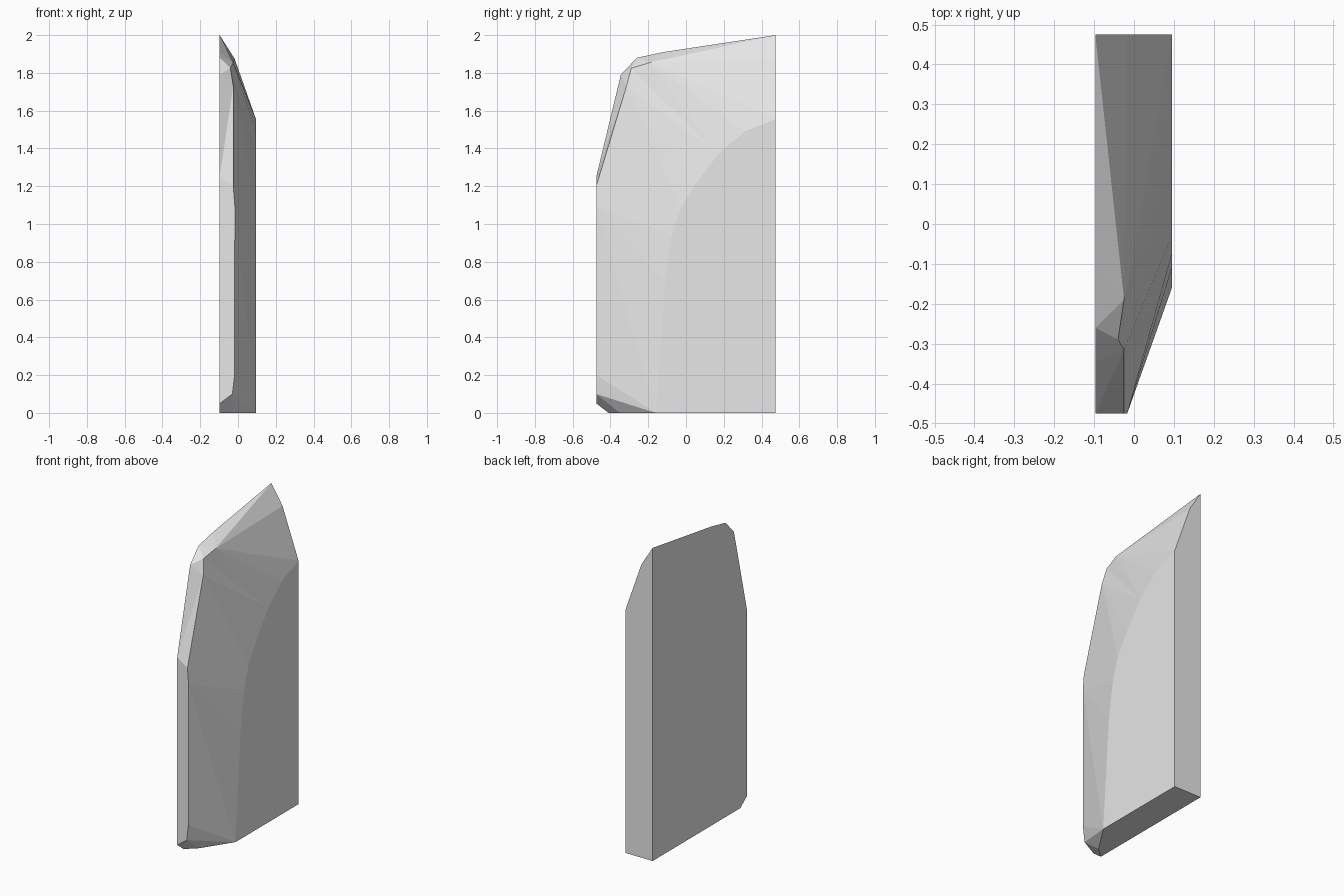
import bpy
import bmesh

cube = bpy.data.objects.get("Cube")
if cube:
    bpy.data.objects.remove(cube, do_unlink=True)

BACK, FACE, TAIL, NOSE = -0.097, 0.095, 0.475, -0.475

# Flat inner side outline (y, z), from bottom front, up and over to the tall rear corner
inner_profile = [(-0.41, 0), (NOSE, 0.05), (NOSE, 1.25), (-0.345, 1.79),
                 (-0.26, 1.88), (-0.12, 1.91), (TAIL, 2.0)]
# Raised outer panel outline (y, z), a curve from the bottom to the rear edge
outer_profile = [(-0.16, 0), (-0.11, 0.7), (-0.075, 0.94), (-0.03, 1.08),
                 (0.05, 1.21), (0.17, 1.37), (0.31, 1.49), (TAIL, 1.555)]
# Ridge between the edge chamfer and the sloping outer side
ridge_points = [(-0.03, -0.35, 0), (-0.03, NOSE, 0.10), (-0.018, NOSE, 0.2),
                (-0.017, NOSE, 1.1), (-0.025, NOSE, 1.2), (-0.025, -0.315, 1.73),
                (-0.04, -0.29, 1.825), (-0.025, -0.19, 1.855), (-0.018, TAIL, 1.875)]

bm = bmesh.new()
inner = [bm.verts.new((BACK, y, z)) for y, z in inner_profile]
outer = [bm.verts.new((FACE, y, z)) for y, z in outer_profile]
ridge = [bm.verts.new(p) for p in ridge_points]
inner_heel = bm.verts.new((BACK, TAIL, 0))
outer_heel = bm.verts.new((FACE, TAIL, 0))


def strip(a, b, steps):
    """Join two rows with triangles; each letter says which row advances."""
    i = j = 0
    for step in steps:
        if step == "a":
            bm.faces.new((a[i], a[i + 1], b[j]))
            i += 1
        else:
            bm.faces.new((a[i], b[j + 1], b[j]))
            j += 1


# Large flat sides, base, rear end and front edge
bm.faces.new(inner + [inner_heel])
bm.faces.new(outer + [outer_heel])
bm.faces.new((inner[0], ridge[0], outer[0], outer_heel, inner_heel))
bm.faces.new((inner_heel, outer_heel, outer[-1], ridge[-1], inner[-1]))
bm.faces.new([inner[1]] + ridge[1:5] + [inner[2]])

# Bottom corner chamfer
bm.faces.new((inner[0], inner[1], ridge[1], ridge[0]))
# Top chamfer, from the front corner back to the rear peak
strip(ridge[4:], inner[2:], "abaabbba"[0:1] + "babaa"[0:2] + "babba"[0:1] + "abba")
# Sloping outer side
strip(ridge, outer, "aaabbabab" + "bababb"[0:1] + "aabba")

bmesh.ops.recalc_face_normals(bm, faces=bm.faces)
mesh = bpy.data.meshes.new("slab_panel")
bm.to_mesh(mesh)
bm.free()

panel = bpy.data.objects.new("slab_panel", mesh)
bpy.context.collection.objects.link(panel)

# Plain grey finish
grey = bpy.data.materials.new("light_grey")
grey.use_nodes = True
colour = (0.8, 0.8, 0.8, 1)
grey.diffuse_color = colour
grey.node_tree.nodes["Principled BSDF"].inputs["Base Color"].default_value = colour
mesh.materials.append(grey)
